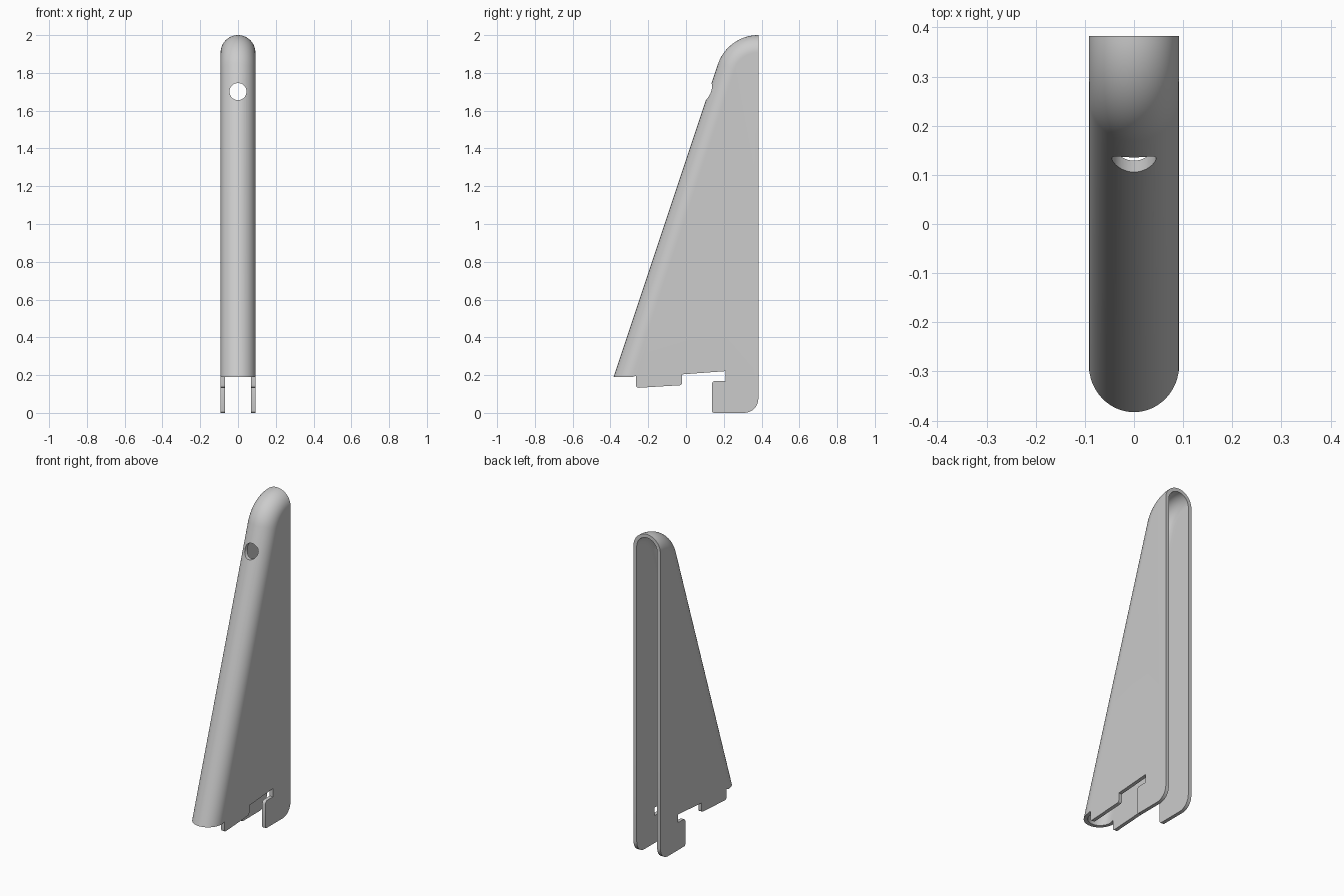
import bpy, bmesh
from math import sin, cos, pi, atan2
from mathutils import Vector

if "Cube" in bpy.data.objects:
    bpy.data.objects.remove(bpy.data.objects["Cube"])

R, T = 0.092, 0.022            # half width, wall thickness
BACK, TOP, ARC = 0.383, 2.0, 0.2257
N_ARC, N_SEC = 20, 32


def rounded(points):
    """Round the corners of an open outline of (y, z, radius)."""
    out = []
    for i, (y, z, r) in enumerate(points):
        p = Vector((y, z))
        if r == 0:
            out.append(p)
            continue
        a = (Vector(points[i - 1][:2]) - p).normalized() * r
        b = (Vector(points[i + 1][:2]) - p).normalized() * r
        n = 8 if r > 0.05 else 4
        for k in range(n + 1):
            t = k / n * pi / 2
            out.append(p + a * (1 - sin(t)) + b * (1 - cos(t)))
    return out


# Spine: sloped front line, then an arc to the top of the back edge
slope = atan2(1, 3)
spine = [(Vector((-0.383, 0.19)), Vector((-0.383 + R / cos(slope), 0.19)))]
centre = Vector((BACK, TOP - ARC))
for k in range(N_ARC + 1):
    a = slope + (pi / 2 - slope) * k / N_ARC
    d = Vector((-cos(a), sin(a)))
    spine.append((centre + d * ARC, centre + d * (ARC - R)))

# Lower outline of the side plates: hook, slot and locating tab
lower = rounded([
    (BACK, 0.6, 0), (BACK, 0.0, 0.075), (0.137, 0.0, 0.012), (0.137, 0.17, 0.02),
    (0.21, 0.17, 0), (0.21, 0.221, 0), (-0.021, 0.204, 0), (-0.021, 0.147, 0.012),
    (-0.265, 0.132, 0.014), (-0.265, 0.196, 0)])

bm = bmesh.new()


def sheet(r):
    """One skin of the shell: rounded front plus two flat sides."""
    rows = []
    for p, c in spine:
        row = []
        for j in range(N_SEC + 1):
            a = -pi / 2 + pi * j / N_SEC
            q = c + (p - c) * cos(a) * r / R
            row.append(bm.verts.new((r * sin(a), q.x, q.y)))
        rows.append(row)
    faces = [bm.faces.new((u[j], u[j + 1], v[j + 1], v[j]))
             for u, v in zip(rows, rows[1:]) for j in range(N_SEC)]
    verts = [v for row in rows for v in row]
    for j, s in ((0, -1), (N_SEC, 1)):
        edge = [bm.verts.new((s * r, q.x, q.y)) for q in lower]
        loop = [row[j] for row in rows] + edge
        faces.append(bm.faces.new(loop if s < 0 else loop[::-1]))
        verts += edge
    return verts, faces


# Outer and inner skins, joined along the rim
outer, outer_faces = sheet(R)
rim = [e for f in outer_faces for e in f.edges if len(e.link_faces) == 1]
inner, _ = sheet(R - T)
match = dict(zip(outer, inner))
for e in rim:
    a, b = e.verts
    bm.faces.new((a, b, match[b], match[a]))
bmesh.ops.recalc_face_normals(bm, faces=bm.faces)

mesh = bpy.data.meshes.new("bracket_cover")
bm.to_mesh(mesh)
bm.free()
cover = bpy.data.objects.new("bracket_cover", mesh)
bpy.context.collection.objects.link(cover)

# Round screw hole through the front
bpy.ops.mesh.primitive_cylinder_add(vertices=48, radius=0.045, depth=0.4,
                                    location=(0, 0.1, 1.701), rotation=(pi / 2, 0, 0))
cutter = bpy.context.object
cutter.name = "hole_cutter"
cutter.hide_render = True
mod = cover.modifiers.new("screw_hole", 'BOOLEAN')
mod.operation = 'DIFFERENCE'
mod.solver = 'EXACT'
mod.object = cutter

bpy.ops.object.select_all(action='DESELECT')
cover.select_set(True)
bpy.context.view_layer.objects.active = cover
bpy.ops.object.modifier_apply(modifier=mod.name)
bpy.data.objects.remove(cutter)
bpy.ops.object.shade_smooth_by_angle(angle=pi / 6)
